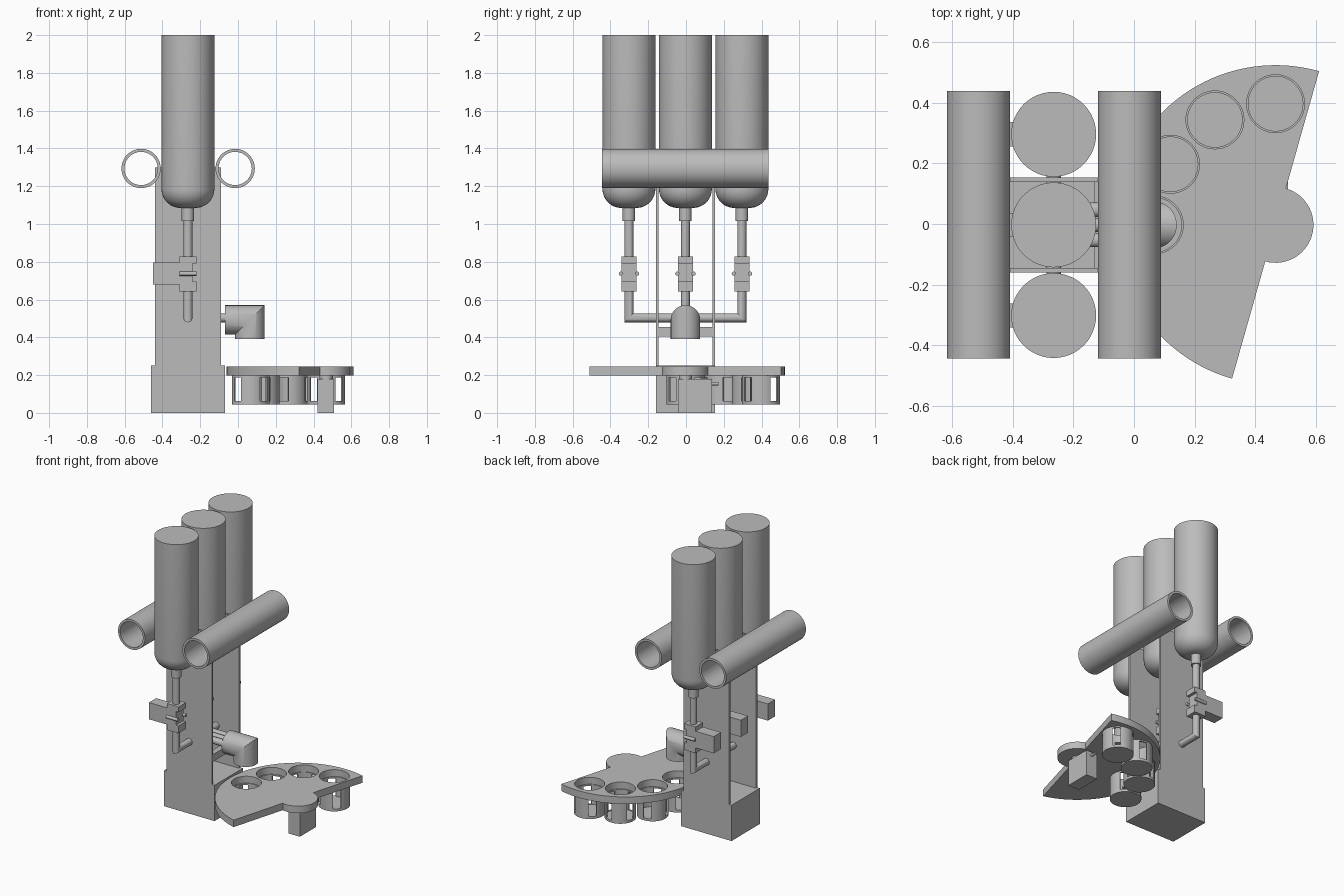
import bpy, bmesh
from math import radians, sin, cos, pi
from mathutils import Vector, Matrix

if "Cube" in bpy.data.objects:
    bpy.data.objects.remove(bpy.data.objects["Cube"], do_unlink=True)

grey = bpy.data.materials.new("plain_grey")
grey.use_nodes = True
grey.diffuse_color = (0.5, 0.5, 0.5, 1)
grey.node_tree.nodes["Principled BSDF"].inputs["Base Color"].default_value = (0.5, 0.5, 0.5, 1)


def finish(name, bm):
    bmesh.ops.recalc_face_normals(bm, faces=bm.faces)
    mesh = bpy.data.meshes.new(name)
    bm.to_mesh(mesh)
    bm.free()
    mesh.materials.append(grey)
    obj = bpy.data.objects.new(name, mesh)
    bpy.context.collection.objects.link(obj)
    return obj


def box(name, x, y, z, turn=None):
    """Box from (min, max) ranges, optionally turned about its centre."""
    bm = bmesh.new()
    bmesh.ops.create_cube(bm, size=1)
    ranges = (x, y, z)
    bmesh.ops.scale(bm, vec=[b - a for a, b in ranges], verts=bm.verts)
    if turn:
        bmesh.ops.rotate(bm, matrix=Matrix.Rotation(turn, 3, "Z"), verts=bm.verts)
    bmesh.ops.translate(bm, vec=[(a + b) / 2 for a, b in ranges], verts=bm.verts)
    return finish(name, bm)


def bridge(bm, a, b):
    for i in range(len(a)):
        j = (i + 1) % len(a)
        bm.faces.new((a[i], a[j], b[j], b[i]))


def lathe(name, centre, profile, closed=False, n=48):
    """Turn a (radius, z) profile about a vertical axis."""
    bm = bmesh.new()
    rings = [[bm.verts.new((centre[0] + r * cos(2 * pi * i / n),
                            centre[1] + r * sin(2 * pi * i / n), z))
              for i in range(n)] for r, z in profile]
    for a, b in zip(rings, rings[1:]):
        bridge(bm, a, b)
    if closed:
        bridge(bm, rings[-1], rings[0])
    else:
        bm.faces.new(rings[0])
        bm.faces.new(rings[-1])
    return finish(name, bm)


def tube(name, path, r, n=32):
    """Round bar along a path with mitred corners."""
    pts = [Vector(p) for p in path]
    dirs = [(b - a).normalized() for a, b in zip(pts, pts[1:])]
    u = dirs[0].orthogonal().normalized()
    v = dirs[0].cross(u)
    ring = [pts[0] + r * (u * cos(2 * pi * i / n) + v * sin(2 * pi * i / n)) for i in range(n)]
    bm = bmesh.new()
    rings = [[bm.verts.new(p) for p in ring]]
    for k, d in enumerate(dirs):
        normal = d + dirs[k + 1] if k + 1 < len(dirs) else d
        ring = [p + d * ((pts[k + 1] - p).dot(normal) / d.dot(normal)) for p in ring]
        rings.append([bm.verts.new(p) for p in ring])
        bridge(bm, rings[-2], rings[-1])
    bm.faces.new(rings[0])
    bm.faces.new(rings[-1])
    return finish(name, bm)


def cut(obj, cutter):
    """Subtract the cutter and discard it."""
    mod = obj.modifiers.new("cut", "BOOLEAN")
    mod.operation = "DIFFERENCE"
    mod.solver = "EXACT"
    mod.object = cutter
    bpy.context.view_layer.update()
    deps = bpy.context.evaluated_depsgraph_get()
    mesh = bpy.data.meshes.new_from_object(obj.evaluated_get(deps))
    obj.modifiers.clear()
    obj.data = mesh
    bpy.data.objects.remove(cutter, do_unlink=True)


existing = set(bpy.data.objects)

# Stand: base, two side plates and a cross bar
box("base", (-0.46, -0.07), (-0.16, 0.154), (0, 0.25))
box("side_plate_front", (-0.44, -0.09), (-0.16, -0.145), (0.25, 1.3))
box("side_plate_back", (-0.44, -0.09), (0.139, 0.154), (0.25, 1.3))
box("cross_bar", (-0.13, -0.09), (-0.16, 0.154), (0.405, 0.455))

# Two long open holder pipes
for name, px in (("holder_pipe_right", -0.513), ("holder_pipe_left", -0.015)):
    pipe = lathe(name, (0, 0), [(0.104, -0.441), (0.104, 0.441), (0.088, 0.441), (0.088, -0.441)], True)
    pipe.data.transform(Matrix.Translation((px, -0.003, 1.294)) @ Matrix.Rotation(pi / 2, 4, "X"))

# Bottles with neck, valve and outlet tube
BX = -0.265
MID = -0.003
for side, label in ((-1, "front"), (0, "middle"), (1, "back")):
    y = MID + side * 0.299
    dome = [(0.04 + 0.1 * cos(radians(a)), 1.185 - 0.1 * sin(radians(a))) for a in range(90, -1, -10)]
    lathe("bottle_" + label, (BX, y), dome + [(0.14, 2.0)])
    lathe("bottle_neck_" + label, (BX, y), [(0.033, 1.015), (0.033, 1.09)], n=32)

    end = MID + side * 0.05
    path = [(BX, y, 1.02), (BX, y, 0.503)]
    if side:
        path.append((BX, end, 0.503))
    tube("outlet_tube_" + label, path + [(-0.05, end, 0.503)], 0.0235)

    box("valve_top_" + label, (-0.31, -0.22), (y - 0.04, y + 0.04), (0.79, 0.828))
    box("valve_core_" + label, (-0.285, -0.24), (y - 0.04, y + 0.04), (0.69, 0.795))
    box("valve_bottom_" + label, (-0.31, -0.22), (y - 0.04, y + 0.04), (0.643, 0.695))
    box("valve_motor_" + label, (-0.45, -0.28), (y - 0.04, y + 0.04), (0.68, 0.797))
    for s in (-1, 1):
        py = y + s * 0.043
        tube("valve_pin_" + label, [(-0.31, py, 0.737), (-0.22, py, 0.737)], 0.011, 16)

# Spout elbow
tube("spout", [(-0.07, MID, 0.492), (0.063, MID, 0.492), (0.063, MID, 0.39)], 0.078, 48)

# Half-round turntable with a round hub
HUB = Vector((0.467, -0.003))
START = 74.2
outline = [HUB + 0.527 * Vector((cos(radians(START + a)), sin(radians(START + a)))) for a in range(0, 181, 3)]
outline += [HUB + 0.125 * Vector((cos(radians(START + a)), sin(radians(START + a)))) for a in range(180, 361, 6)]
bm = bmesh.new()
low, high = [[bm.verts.new((p.x, p.y, z)) for p in outline] for z in (0.197, 0.246)]
bm.faces.new(low)
bm.faces.new(high)
bridge(bm, low, high)
turntable = finish("turntable", bm)

# Cup holders hanging under the turntable, with slotted walls
for k in range(4):
    angle = radians(90 + 30 * k)
    c = HUB + 0.4 * Vector((cos(angle), sin(angle)))
    cut(turntable, lathe("hole_cutter", c, [(0.0955, 0.15), (0.0955, 0.3)]))
    cup = lathe("cup_holder", c, [(0.1, 0.045), (0.1, 0.198), (0.09, 0.198), (0.09, 0.06)])
    for s in (-1, 1):
        cut(cup, box("slot_cutter", (c.x - 0.15, c.x + 0.15), (c.y - 0.026, c.y + 0.026),
                     (0.062, 0.188), angle + s * pi / 4))

# Turntable motor
box("turntable_motor", (0.42, 0.508), (-0.042, 0.138), (0, 0.18))
lathe("motor_neck", HUB, [(0.035, 0.175), (0.035, 0.2)], n=24)
tube("motor_plug", [(0.467, 0.135, 0.155), (0.467, 0.172, 0.155)], 0.009, 12)

# Smooth round walls, keep edges sharp
bpy.ops.object.select_all(action="DESELECT")
for obj in set(bpy.data.objects) - existing:
    obj.select_set(True)
    bpy.context.view_layer.objects.active = obj
bpy.ops.object.shade_smooth_by_angle(angle=radians(35))
